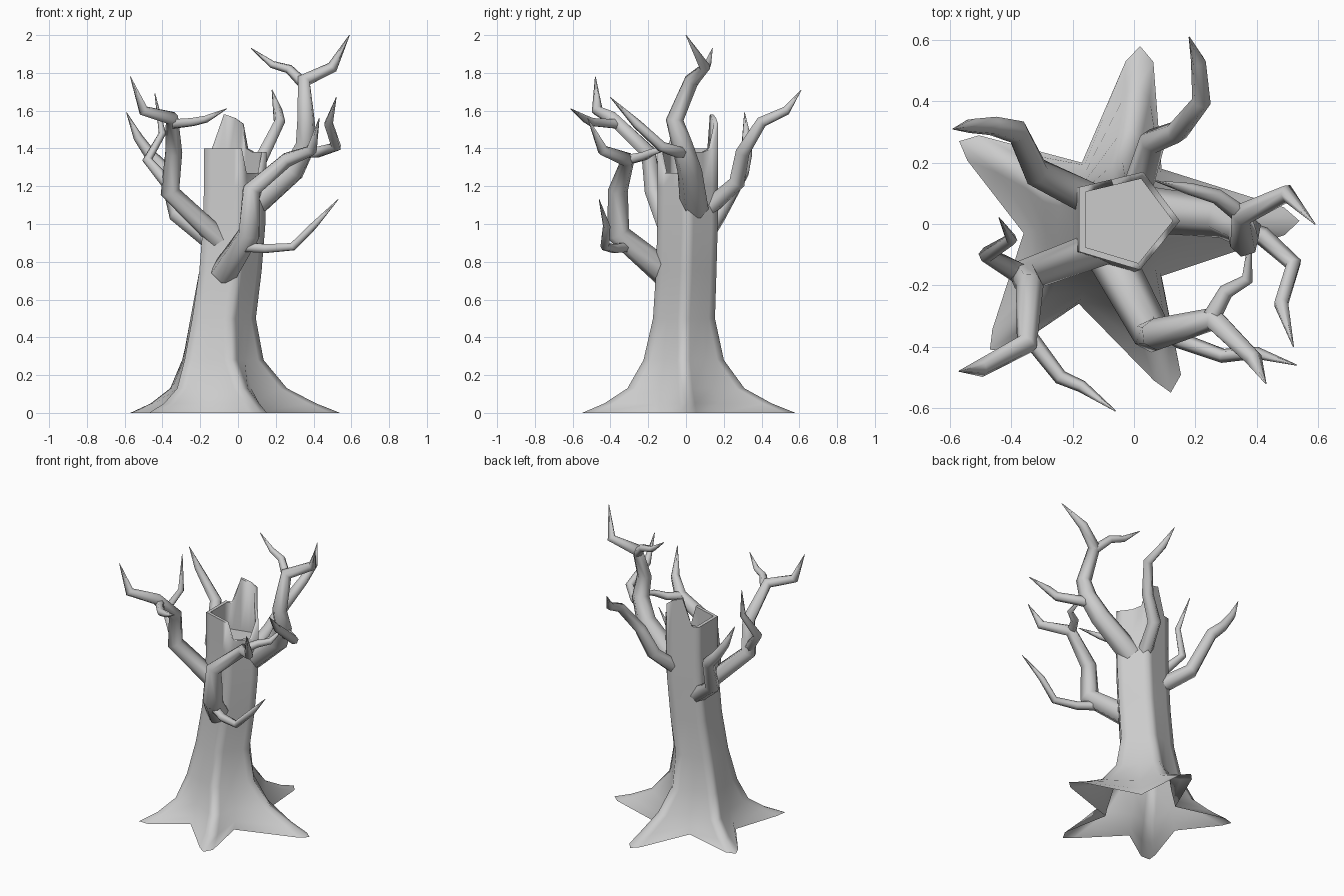
import bpy
import math
from mathutils import Vector

if "Cube" in bpy.data.objects:
    bpy.data.objects.remove(bpy.data.objects["Cube"], do_unlink=True)

# Single bark colour
bark = bpy.data.materials.new("grey_bark")
bark.use_nodes = True
colour = (0.6, 0.6, 0.6, 1)
bark.diffuse_color = colour
bark.node_tree.nodes["Principled BSDF"].inputs["Base Color"].default_value = colour


def finish(obj, angle):
    obj.data.materials.clear()
    obj.data.materials.append(bark)
    bpy.ops.object.select_all(action="DESELECT")
    obj.select_set(True)
    bpy.context.view_layer.objects.active = obj
    bpy.ops.object.shade_smooth_by_angle(angle=math.radians(angle))


def branch(name, base_radius, points, end_radius=0.02):
    """Tapered six-sided limb ending in a sharp tip."""
    curve = bpy.data.curves.new(name, "CURVE")
    curve.dimensions = "3D"
    curve.bevel_depth = 1
    curve.bevel_resolution = 1
    spline = curve.splines.new("POLY")
    spline.points.add(len(points) - 1)
    last = len(points) - 1
    for i, p in enumerate(points):
        spline.points[i].co = (*p, 1)
        t = i / max(last - 1, 1)
        radius = base_radius + (end_radius - base_radius) * t
        spline.points[i].radius = 0.002 if i == last else radius
    temp = bpy.data.objects.new(name + "_path", curve)
    bpy.context.collection.objects.link(temp)
    graph = bpy.context.evaluated_depsgraph_get()
    mesh = bpy.data.meshes.new_from_object(temp.evaluated_get(graph))
    bpy.data.objects.remove(temp, do_unlink=True)
    obj = bpy.data.objects.new(name, mesh)
    bpy.context.collection.objects.link(obj)
    finish(obj, 65)


# Trunk: pentagon corners flow down into five root tips
corners = [Vector(c) for c in
           ((.03, .17), (-.18, .12), (-.18, -.09), (.02, -.15), (.15, .01))]
tips = [Vector(c) for c in
        ((.02, .58), (-.57, .27), (-.47, -.41), (.12, -.55), (.54, .01))]
valleys = [Vector(c) for c in
           ((-.17, .20), (-.36, -.03), (-.18, -.26), (.09, -.17), (.09, .18))]


def ring(root_t, valley_t, lean):
    pts = []
    off = Vector((lean, lean * .35))
    for i in range(5):
        c, tip = corners[i], tips[i]
        before = (corners[i - 1] + c) / 2
        after = (corners[(i + 1) % 5] + c) / 2
        out = tip.normalized()
        side = Vector((-out.y, out.x)) * 0.045
        shoulder = tip - out * 0.05
        pts.append((c.lerp(before, .4) + off).lerp(shoulder - side, root_t))
        pts.append((c + off).lerp(tip, root_t))
        pts.append((c.lerp(after, .4) + off).lerp(shoulder + side, root_t))
        pts.append((after + off).lerp(valleys[i], valley_t))
    return pts


# Height, root spread, valley spread, sideways lean
levels = ((0, 1, 1, 0), (.05, .7, .88, -.03), (.13, .37, .66, -.055),
          (.28, .13, .32, -.075), (.5, .01, .1, -.06), (.75, 0, 0, -.025),
          (1.0, 0, 0, -.005), (1.2, 0, 0, 0))
verts, faces = [], []
for z, root_t, valley_t, lean in levels:
    verts += [(p.x, p.y, z) for p in ring(root_t, valley_t, lean)]

# Broken, jagged rim with a hollow inside
rim_heights = [1.40, 1.53, 1.56, 1.58] + [1.40] * 10 + [1.27] * 3 + [1.38] * 3
rim = ring(0, 0, 0)
centre = Vector((-.02, .01))
inner = [centre.lerp(p, .86) for p in rim]
verts += [(p.x, p.y, h) for p, h in zip(rim, rim_heights)]
verts += [(p.x, p.y, h) for p, h in zip(inner, rim_heights)]
verts += [(p.x, p.y, 1.22) for p in inner]
count = len(rim)
rows = len(verts) // count
for r in range(rows - 1):
    for k in range(count):
        n = (k + 1) % count
        a, b = r * count, (r + 1) * count
        faces.append((a + k, a + n, b + n, b + k))
faces.append(tuple(range((rows - 1) * count, rows * count)))
mesh = bpy.data.meshes.new("trunk")
mesh.from_pydata(verts, [], faces)
trunk = bpy.data.objects.new("trunk", mesh)
bpy.context.collection.objects.link(trunk)
finish(trunk, 82)

# Front right limb with its twigs
branch("front_right_limb", .06, [
    (-.06, -.06, .88), (-.36, -.17, 1.17), (-.34, -.2, 1.38),
    (-.35, -.39, 1.56), (-.5, -.47, 1.6), (-.57, -.48, 1.78)], .03)
branch("front_right_twig", .028, [
    (-.34, -.37, 1.53), (-.24, -.5, 1.54), (-.17, -.53, 1.555), (-.06, -.61, 1.61)])
branch("right_twig", .035, [
    (-.36, -.17, 1.2), (-.48, -.1, 1.34), (-.4, -.05, 1.48), (-.44, .02, 1.69)])

# Back limbs
branch("back_right_limb", .055, [
    (-.1, .06, .88), (-.32, .17, 1.05), (-.38, .3, 1.28),
    (-.46, .32, 1.36), (-.53, .32, 1.46), (-.59, .31, 1.59)], .025)
branch("back_limb", .05, [
    (0, .08, 1.05), (.06, .27, 1.22), (.14, .3, 1.38),
    (.22, .4, 1.54), (.21, .53, 1.6), (.18, .61, 1.71)], .025)

# Left limb with its twigs
branch("left_limb", .075, [
    (.06, .045, 1.08), (.29, .02, 1.28), (.36, -.02, 1.42), (.36, -.06, 1.55),
    (.35, .03, 1.76), (.5, .1, 1.83), (.59, 0, 2.0)], .03)
branch("upper_left_twig", .03, [
    (.35, .03, 1.74), (.27, .09, 1.82), (.18, .115, 1.845), (.07, .14, 1.93)])
branch("lower_left_twig", .035, [
    (.35, -.02, 1.38), (.42, -.04, 1.38), (.52, -.13, 1.41),
    (.48, -.26, 1.53), (.52, -.4, 1.67)], .025)

# Front limb with its twigs
branch("front_limb", .075, [
    (-.075, -.11, .74), (.06, -.36, .95), (.07, -.36, 1.18),
    (.26, -.31, 1.34), (.39, -.44, 1.39), (.43, -.52, 1.56)], .03)
branch("front_low_twig", .03, [
    (.02, -.3, .88), (.15, -.38, .87), (.29, -.43, .88), (.4, -.42, .99), (.53, -.46, 1.13)])
branch("front_inner_twig", .03, [
    (.25, -.31, 1.34), (.3, -.22, 1.36), (.37, -.18, 1.38), (.38, -.02, 1.43)])
